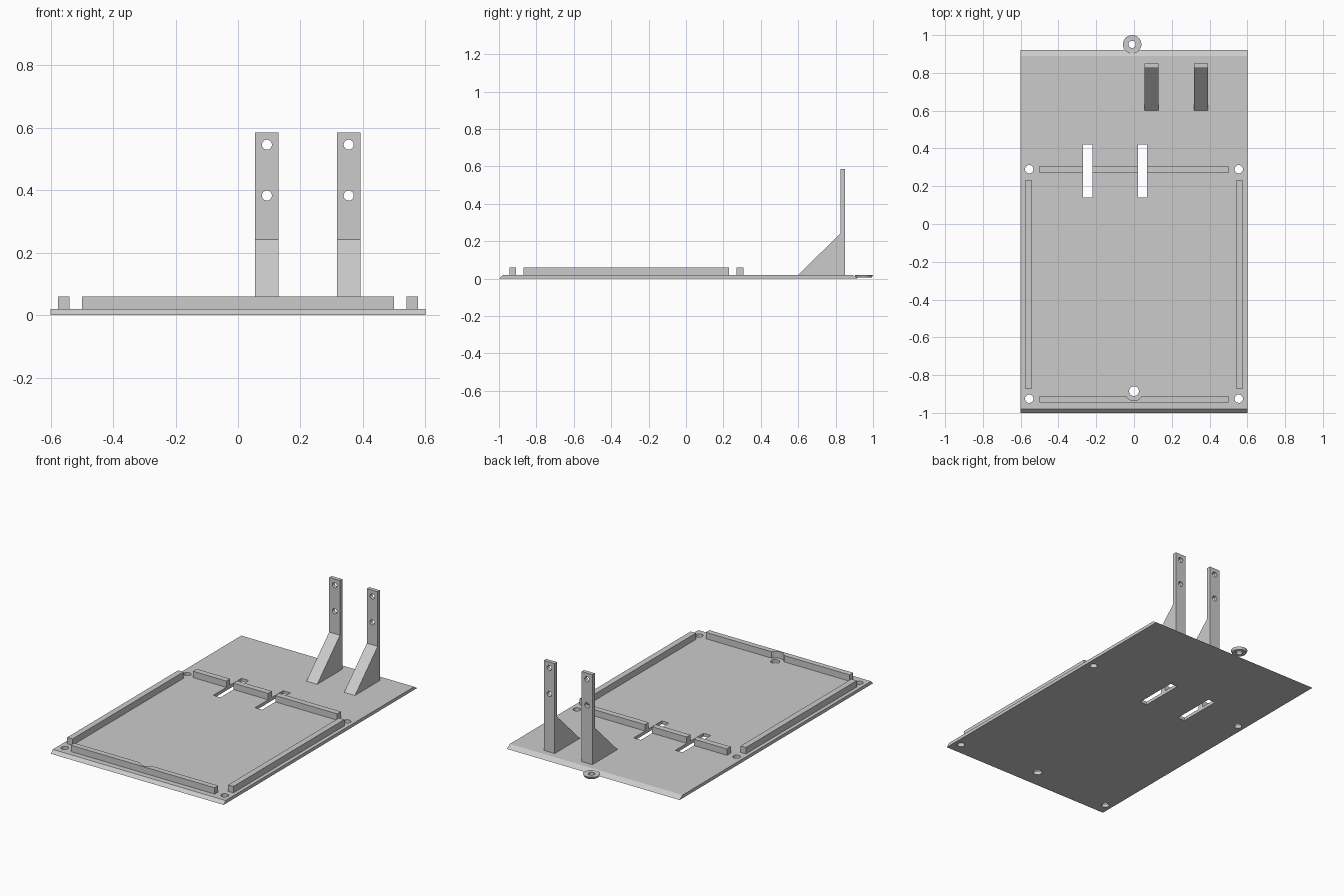
import bpy
import bmesh
from mathutils import Matrix, Vector

if "Cube" in bpy.data.objects:
    bpy.data.objects.remove(bpy.data.objects["Cube"], do_unlink=True)

grey = bpy.data.materials.new("plain_grey")
grey.use_nodes = True
grey.diffuse_color = (0.6, 0.6, 0.6, 1)
grey.node_tree.nodes["Principled BSDF"].inputs["Base Color"].default_value = (0.6, 0.6, 0.6, 1)

T = 0.02        # plate thickness
RAIL_TOP = 0.06


def add_object(name, bm):
    bmesh.ops.recalc_face_normals(bm, faces=bm.faces)
    mesh = bpy.data.meshes.new(name)
    bm.to_mesh(mesh)
    bm.free()
    mesh.materials.append(grey)
    obj = bpy.data.objects.new(name, mesh)
    bpy.context.collection.objects.link(obj)
    return obj


def extrude_profile(name, points, x0, x1):
    """Extrude a (y, z) side profile from x0 to x1."""
    bm = bmesh.new()
    face = bm.faces.new([bm.verts.new((x0, y, z)) for y, z in points])
    new = bmesh.ops.extrude_face_region(bm, geom=[face])["geom"]
    verts = [v for v in new if isinstance(v, bmesh.types.BMVert)]
    bmesh.ops.translate(bm, verts=verts, vec=(x1 - x0, 0, 0))
    return add_object(name, bm)


def box(name, x0, x1, y0, y1, z0, z1):
    return extrude_profile(name, [(y0, z0), (y1, z0), (y1, z1), (y0, z1)], x0, x1)


def cylinder(name, centre, radius, depth, axis="Z", radius_low=None):
    bm = bmesh.new()
    turn = Matrix.Rotation(1.5707963, 4, "X") if axis == "Y" else Matrix()
    bmesh.ops.create_cone(bm, cap_ends=True, segments=40, radius1=radius_low or radius,
                          radius2=radius, depth=depth,
                          matrix=Matrix.Translation(Vector(centre)) @ turn)
    return add_object(name, bm)


def cut(target, cutters):
    """Subtract each cutter, then remove it."""
    bpy.context.view_layer.objects.active = target
    for cutter in cutters:
        cutter.hide_render = True
        mod = target.modifiers.new("cut", "BOOLEAN")
        mod.operation = "DIFFERENCE"
        mod.solver = "EXACT"
        mod.object = cutter
        bpy.ops.object.modifier_apply(modifier=mod.name)
        bpy.data.objects.remove(cutter, do_unlink=True)


def slot_cutters():
    return [box("slot_cutter", x, x + 0.05, 0.14, 0.42, -0.1, 0.1) for x in (-0.27, 0.02)]


# Base plate with sloped ends, slots and screw holes
plate = extrude_profile("base_plate", [(-1, 0), (0.92, 0), (0.89, T), (-0.98, T)], -0.6, 0.6)
holes = [cylinder("hole_cutter", (x, y, 0), 0.022, 0.2)
         for x in (-0.555, 0.555) for y in (-0.925, 0.29)]
holes.append(cylinder("hole_cutter", (0, -0.885, 0), 0.026, 0.2))
cut(plate, slot_cutters() + holes)

# Raised rails around the tray
front_rail = box("front_rail", -0.5, 0.5, -0.945, -0.91, T, RAIL_TOP)
cut(front_rail, [cylinder("notch_cutter", (0, -0.887, T), 0.048, 0.2)])
back_rail = box("back_rail", -0.5, 0.5, 0.27, 0.307, T, RAIL_TOP)
cut(back_rail, slot_cutters())
for side, x in (("right", -0.577), ("left", 0.54)):
    box(side + "_rail", x, x + 0.037, -0.87, 0.23, T, RAIL_TOP)

# Upright brackets with a gusset and two screw holes
bracket_profile = [(0.6, T), (0.85, T), (0.85, 0.585), (0.826, 0.585), (0.826, 0.242)]
for side, x in (("right", 0.055), ("left", 0.317)):
    bracket = extrude_profile(side + "_bracket", bracket_profile, x, x + 0.075)
    cut(bracket, [cylinder("hole_cutter", (x + 0.0375, 0.84, z), 0.016, 0.2, "Y")
                  for z in (0.383, 0.546)])

# Hanging ring at the back edge
ring = cylinder("hanging_ring", (-0.01, 0.951, 0.0125), 0.049, 0.015, radius_low=0.042)
cut(ring, [cylinder("hole_cutter", (-0.01, 0.951, 0), 0.019, 0.2)])

# Smooth only the rounded surfaces
for obj in bpy.context.collection.objects:
    if obj.type == "MESH" and grey.name in obj.data.materials:
        bpy.ops.object.select_all(action="DESELECT")
        obj.select_set(True)
        bpy.context.view_layer.objects.active = obj
        bpy.ops.object.shade_smooth_by_angle(angle=0.5)
